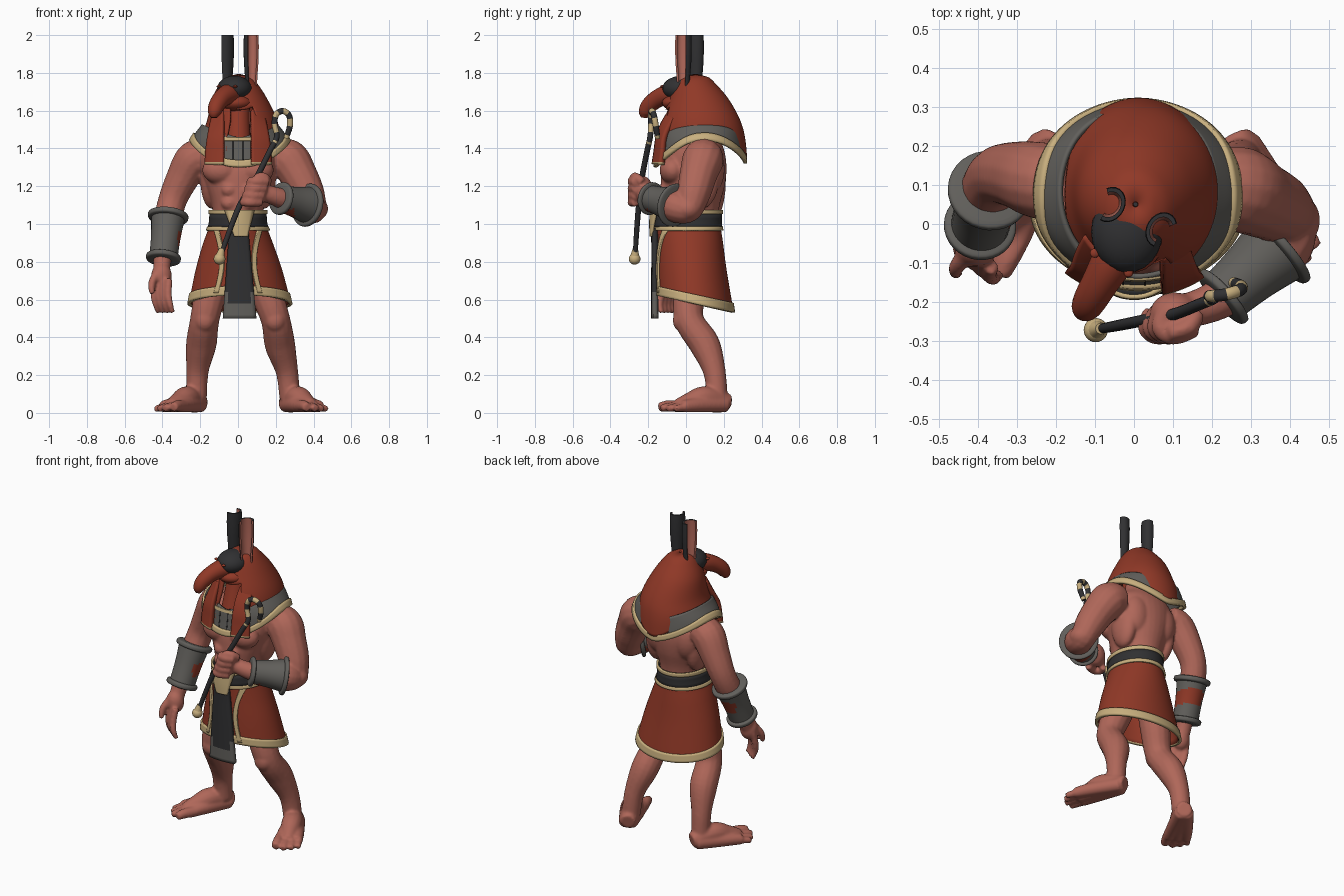
import bpy, bmesh, math
from mathutils import Vector, Matrix

if "Cube" in bpy.data.objects:
    bpy.data.objects.remove(bpy.data.objects["Cube"])

def material(name, *rgb):
    m = bpy.data.materials.new(name)
    m.use_nodes = True
    m.diffuse_color = (*rgb, 1)
    m.node_tree.nodes["Principled BSDF"].inputs["Base Color"].default_value = (*rgb, 1)
    return m

SKIN, RED = material("skin", .43, .135, .1), material("red cloth", .28, .04, .02)
GREY, BLACK = material("grey metal", .12, .115, .105), material("black", .03, .03, .032)
GOLD = material("gold", .58, .43, .21)

# ---------- helpers ----------
def spline(pts, n):
    """Smooth curve through points of any dimension."""
    p = [Vector(q) for q in pts]
    p, out = [p[0]] + p + [p[-1]], []
    for a, b, c, d in zip(p, p[1:], p[2:], p[3:]):
        for t in [k / n for k in range(n)]:
            out.append(b + ((c - a) * t + (2 * a - 5 * b + 4 * c - d) * t * t
                            + (3 * b - a - 3 * c + d) * t ** 3) * 0.5)
    return out + [p[-1]]

def circle(n):
    return [(math.cos(math.tau * (j + .5) / n), math.sin(math.tau * (j + .5) / n)) for j in range(n)]

def bridge(bm, rings, closed=True, caps=True, keep=lambda i, j: True, mat=lambda i, j: 0):
    vs = [[bm.verts.new(c) for c in r] for r in rings]
    n = len(vs[0])
    for i in range(len(vs) - 1):
        for j in range(n if closed else n - 1):
            if keep(i, j):
                k = (j + 1) % n
                f = bm.faces.new((vs[i][j], vs[i][k], vs[i + 1][k], vs[i + 1][j]))
                f.material_index = mat(i, j)
    if caps:
        bm.faces.new(vs[0])
        bm.faces.new(vs[-1])

def tube(bm, pts, n=6, sides=14, mat=lambda i, j: 0):
    """Round tube through (x, y, z, radius) points."""
    p = spline(pts, n)
    co = [Vector(q[:3]) for q in p]
    last = len(co) - 1
    tan = [(co[min(i + 1, last)] - co[max(i - 1, 0)]).normalized() for i in range(last + 1)]
    u, rings = tan[0].orthogonal().normalized(), []
    for i, c in enumerate(co):
        u = tan[max(i - 1, 0)].rotation_difference(tan[i]) @ u
        rings.append([c + (u * a + tan[i].cross(u) * b) * p[i][3] for a, b in circle(sides)])
    bridge(bm, rings, mat=mat)

def ball(bm, c, r):
    bmesh.ops.create_uvsphere(bm, u_segments=24, v_segments=14, radius=1,
                              matrix=Matrix.Translation(c) @ Matrix.Diagonal((*r, 1)))

def finish(bm, name, mats, thick=0):
    bmesh.ops.recalc_face_normals(bm, faces=bm.faces[:])
    me = bpy.data.meshes.new(name)
    bm.to_mesh(me)
    bm.free()
    ob = bpy.data.objects.new(name, me)
    bpy.context.collection.objects.link(ob)
    for m in mats:
        me.materials.append(m)
    bpy.ops.object.select_all(action='DESELECT')
    ob.select_set(True)
    bpy.context.view_layer.objects.active = ob
    bpy.ops.object.shade_smooth_by_angle(angle=math.radians(45))
    if thick:
        s = ob.modifiers.new("thickness", 'SOLIDIFY')
        s.thickness, s.offset = thick, 0
    return ob

def sample(prof, z):
    """Ellipse (cx, cy, rx, ry) of a profile at height z."""
    d = spline(prof, 6)
    z = min(max(z, d[0][0]), d[-1][0])
    a, b = next((a, b) for a, b in zip(d, d[1:]) if z <= b[0])
    return a.lerp(b, (z - a[0]) / max(b[0] - a[0], 1e-6))[1:]

def drape(name, prof, top, bottom, mat, off=0.0, rows=14, gap=0, gap_from=0, thick=0.012):
    """Cloth around a profile; top and bottom heights depend on direction (c, s)."""
    dirs, rings = circle(96), []
    for i in range(rows + 1):
        ring = []
        for c, s in dirs:
            z = top(c, s) + (bottom(c, s) - top(c, s)) * i / rows
            cx, cy, rx, ry = sample(prof, z)
            ring.append((cx + (rx + off) * c, cy + (ry + off) * s, z))
        rings.append(ring)
    bm = bmesh.new()
    bridge(bm, rings, caps=False,
           keep=lambda i, j: dirs[j][1] > 0 or abs(dirs[j][0]) >= gap or i / rows <= gap_from)
    finish(bm, name, [mat], thick)

def panel(name, prof, z0, z1, left, right, off, mats, rule=lambda i, j: 0, thick=0.012):
    """Plate on the front of a profile between left(t) and right(t), t from bottom to top."""
    rings, rows, cols = [], 24, 8
    for t in [i / rows for i in range(rows + 1)]:
        cx, cy, rx, ry = sample(prof, z0 + (z1 - z0) * t)
        xs = [left(t) + (right(t) - left(t)) * k / cols for k in range(cols + 1)]
        rings.append([(x, cy - ry * math.sqrt(max(0, 1 - ((x - cx) / rx) ** 2)) - off, z0 + (z1 - z0) * t)
                      for x in xs])
    bm = bmesh.new()
    bridge(bm, rings, closed=False, caps=False, mat=rule)
    finish(bm, name, mats, thick)

# ---------- body ----------
bm = bmesh.new()
torso = [(.9, 0, .02, .13, .14), (1.08, 0, .02, .135, .155), (1.2, 0, .035, .17, .17), (1.3, 0, .045, .2, .17),
         (1.4, 0, .06, .2, .14), (1.48, 0, .07, .12, .09), (1.6, 0, .04, .07, .07)]
bridge(bm, [[(q[1] + q[3] * c, q[2] + q[4] * s, q[0]) for c, s in circle(32)] for q in spline(torso, 5)])
for s in (-1, 1):
    ball(bm, (s * .09, -.07, 1.285), (.1, .07, .075))        # chest
    ball(bm, (s * .14, .08, 1.24), (.06, .095, .16))         # side of the back
    ball(bm, (s * .095, .13, 1.29), (.09, .075, .13))        # shoulder blade
    for z in (1.11, 1.18):
        ball(bm, (s * .045, -.105, z), (.045, .04, .038))    # belly
# arms
tube(bm, [(-.17, .1, 1.36, .09), (-.235, .11, 1.34, .1), (-.295, .125, 1.24, .088), (-.345, .125, 1.13, .077),
          (-.37, .09, 1.03, .075), (-.388, .03, .92, .066), (-.4, -.02, .81, .048), (-.405, -.05, .74, .045)])
tube(bm, [(.19, .1, 1.36, .09), (.265, .09, 1.34, .11), (.32, .065, 1.26, .1), (.37, .04, 1.16, .09),
          (.395, .01, 1.08, .074), (.365, -.065, 1.095, .085), (.23, -.185, 1.135, .055), (.13, -.225, 1.17, .045)])
ball(bm, (.4, .01, 1.08), (.078, .075, .065))
# open right hand and closed left fist
ball(bm, (-.405, -.06, .725), (.055, .05, .07))
ball(bm, (.105, -.23, 1.18), (.065, .055, .075))
for i in range(4):
    x, y = -.44 + .025 * i, -.05 - .02 * i
    tube(bm, [(x, y, .71, .02), (x - .005, y - .02, .63, .02), (x + .005, y - .03, .575, .018),
              (x + .02, y - .02, .53, .013)], 4, 10)
    x, z = .035 + .012 * i, 1.115 + .037 * i
    tube(bm, [(x + .09, -.265, z, .024), (x + .03, -.288, z, .024), (x - .005, -.265, z, .023),
              (x + .01, -.22, z, .02)], 4, 10)
tube(bm, [(-.42, -.07, .75, .025), (-.455, -.11, .69, .021), (-.455, -.13, .63, .015)], 4, 10)
tube(bm, [(.16, -.23, 1.22, .025), (.14, -.265, 1.25, .023), (.09, -.28, 1.25, .019)], 4, 10)
# legs and feet
for s, out, toe in ((-1, 0, .165), (1, .055, .13)):
    tube(bm, [(s * .08, .02, .86, .07), (s * .135, .025, .68, .088), (s * (.175 + out * .4), .015, .5, .078),
              (s * (.195 + out * .5), .1, .36, .081), (s * (.215 + out * .8), .15, .22, .06),
              (s * (.22 + out), .165, .08, .056)])
    ball(bm, (s * (.175 + out * .4), -.025, .49), (.055, .045, .06))
    way = Vector((s * toe, -.27, 0)).normalized()
    def spot(f, l, z, r):
        return (s * (.22 + out) + way.x * f - way.y * l * s, .185 + way.y * f + way.x * l * s, z, r)
    tube(bm, [spot(-.045, 0, .055, .046), spot(.09, 0, .08, .062), spot(.18, 0, .058, .052),
              spot(.26, 0, .038, .034)])
    for l in (-.035, 0, .04):
        tube(bm, [spot(-.02, l * .4, .045, .043), spot(.15, l, .042, .04), spot(.25, l * 1.35, .034, .032)])
    for l, f, r in ((-.056, .335, .03), (-.012, .345, .024), (.027, .33, .022), (.062, .305, .021)):
        tube(bm, [spot(.2, l * .9, .038, r), spot(f - .05, l, r + .008, r), spot(f, l * 1.1, r, r * .8)], 4, 10)
body = finish(bm, "body", [SKIN])
fuse = body.modifiers.new("fuse", 'REMESH')
fuse.mode, fuse.voxel_size, fuse.use_smooth_shade = 'VOXEL', 0.008, True
soft = body.modifiers.new("soften", 'SMOOTH')
soft.factor, soft.iterations = 0.5, 7

# ---------- skirt and belt ----------
skirt = [(.48, .01, .05, .275, .2), (.57, .01, .045, .265, .195), (.75, .005, .03, .225, .18),
         (.9, 0, .02, .178, .17), (1.0, 0, .012, .142, .165), (1.1, 0, .015, .138, .165)]
def hem(c, s):
    return .583 - .046 * s
drape("skirt", skirt, lambda c, s: 1.0, hem, RED)
drape("skirt_hem", skirt, lambda c, s: hem(c, s) + .044, lambda c, s: hem(c, s) - .006, GOLD, .006, 4, thick=.018)
for name, hi, lo, mat, off in (("belt", 1.055, .975, BLACK, .008), ("belt_top_trim", 1.075, 1.052, GOLD, .012),
                               ("belt_bottom_trim", .985, .965, GOLD, .012)):
    drape(name, skirt, lambda c, s: hi, lambda c, s: lo, mat, off, 3)
for s, side in ((-1, "right"), (1, "left")):
    panel(side + "_skirt_edge", skirt, .635, .97, lambda t: s * (.115 - .03 * math.sin(t * 3.1)) - .012,
          lambda t: s * (.115 - .03 * math.sin(t * 3.1)) + .012, .012, [GOLD])
panel("front_cloth", skirt, .5, .98, lambda t: -.078 + .035 * t, lambda t: .095 - .045 * t, .02, [BLACK, GREY],
      lambda i, j: int(i < 4 or (i < 7 and j in (0, 7))), .028)
panel("buckle", skirt, .935, 1.075, lambda t: -.02 - .05 * t, lambda t: .05 + .035 * t, .036, [GOLD])

# ---------- collar and hood ----------
collar = [(1.28, .01, .075, .265, .235), (1.38, .01, .08, .265, .224), (1.45, .01, .08, .25, .215),
          (1.52, .01, .085, .2, .2), (1.6, 0, .085, .14, .165)]
def rim(c, s):
    return 1.3 + .14 * abs(c) ** (1.5 if s > 0 else 2.2) + .02 * max(s, 0)
drape("collar", collar, lambda c, s: 1.455 + .07 * abs(c), lambda c, s: rim(c, s) + .02, GREY, 0, 8)
drape("collar_rim", collar, lambda c, s: rim(c, s) + .038, rim, GOLD, .007, 3, thick=.018)
panel("chest_trim", collar, 1.44, 1.458, lambda t: -.085, lambda t: .085, .006, [GOLD])
for x in (-.028, .028):
    panel("chest_groove", collar, 1.34, 1.44, lambda t: x - .003, lambda t: x + .003, .006, [BLACK], thick=.004)
hood = [(1.3, .01, .08, .2, .236), (1.45, .015, .083, .198, .22), (1.55, .022, .08, .174, .195),
        (1.66, .008, .068, .136, .146), (1.74, .004, .05, .088, .095), (1.772, .004, .05, .052, .06),
        (1.786, .004, .05, .004, .004)]
drape("hood", hood, lambda c, s: 1.786, lambda c, s: 1.325 + .18 * abs(c) ** 1.8 + .025 * max(s, 0),
      RED, .003, 28, .4, .36, .016)
panel("right_lappet", collar, 1.315, 1.6, lambda t: -.168 + .05 * t * t, lambda t: -.075, .02, [RED, GOLD],
      lambda i, j: int(i < 1), .03)
panel("left_lappet", collar, 1.315, 1.6, lambda t: .07, lambda t: .172 - .05 * t * t, .02, [RED, GOLD],
      lambda i, j: int(i < 1), .03)

# ---------- head, turned to its right ----------
turn, across = Vector((-.5, -.866, 0)), Vector((.866, -.5, 0))
bm = bmesh.new()
ball(bm, (-.018, -.02, 1.717), (.092, .105, .068))
finish(bm, "face_mask", [BLACK])
bm = bmesh.new()
snout = ((.02, 1.68, .06), (.1, 1.685, .056), (.17, 1.665, .048), (.225, 1.628, .043), (.25, 1.59, .035),
         (.255, 1.563, .017))
tube(bm, [(turn.x * f, turn.y * f, z, r) for f, z, r in snout], 6, 18)
ball(bm, (-.015, -.042, 1.642), (.09, .085, .045))
tube(bm, [(0, .01, 1.66, .065), (0, -.02, 1.55, .062), (0, -.05, 1.42, .07)])
finish(bm, "snout_and_throat", [RED])
bm = bmesh.new()
for s in (-1, 1):
    ball(bm, turn * .115 + across * s * .05 + Vector((0, 0, 1.728)), (.012, .012, .007))
finish(bm, "eyes", [RED])
# hollow ears, open outward and forward
for name, x, y, facing in (("left_ear", .07, -.015, -48), ("right_ear", -.062, .05, 172)):
    arc = [Vector((math.cos(a), math.sin(a), 0)) for a in [math.radians(facing + 65 + 230 * k / 14) for k in range(15)]]
    bm = bmesh.new()
    bridge(bm, [[Vector((x, y, z)) + (turn * turn.dot(d) * 1.1 + across * across.dot(d) * .9) * (r - inset)
                 for inset, path in ((0, arc), (.01, arc[::-1])) for d in path]
                for z, r in ((1.72, .032), (1.78, .035), (1.86, .041), (1.94, .043), (2.0, .041))],
           mat=lambda i, j: int(j > 13))
    finish(bm, name, [BLACK, SKIN])

# ---------- bracers with a cloth patch ----------
for side, a, b, patch in (("right", Vector((-.37, .085, 1.04, .09)), Vector((-.395, -.005, .82, .075)),
                           lambda c: .88 < c.z < .96 and c.x + c.y > -.325),
                          ("left", Vector((.368, -.062, 1.1, .098)), Vector((.228, -.187, 1.135, .07)),
                           lambda c: .24 < c.x < .3 and c.z < 1.08)):
    bm = bmesh.new()
    tube(bm, [a, a.lerp(b, .5) - Vector((0, 0, 0, .004)), b], 10, 32)
    for f in bm.faces:
        f.material_index = int(len(f.verts) == 4 and patch(f.calc_center_median()))
    for end, step in ((a, (b - a) * .07), (b, (a - b) * .07)):
        swell = Vector((0, 0, 0, .016))
        tube(bm, [end - step, end - step * .6 + swell, end + step * .6 + swell, end + step], 5, 32)
    finish(bm, side + "_bracer", [GREY, RED])

# ---------- crook ----------
bm = bmesh.new()
path = [(-.095, -.27, .82, .012), (-.05, -.262, .95, .014), (.01, -.25, 1.1, .015), (.1, -.232, 1.25, .015),
        (.17, -.205, 1.39, .015), (.205, -.19, 1.46, .015), (.193, -.185, 1.53, .015), (.203, -.185, 1.58, .016),
        (.237, -.18, 1.598, .016), (.27, -.17, 1.575, .016), (.275, -.16, 1.52, .016), (.255, -.15, 1.455, .014)]
tube(bm, path, 6, 14, lambda i, j: int(i > 26 and i // 4 % 2 == 0))
finish(bm, "crook", [BLACK, GOLD])
bm = bmesh.new()
ball(bm, (-.098, -.272, .815), (.031, .031, .03))
tube(bm, [(-.095, -.271, .83, .024), (-.085, -.268, .87, .014)], 4, 14)
finish(bm, "crook_knob", [GOLD])
